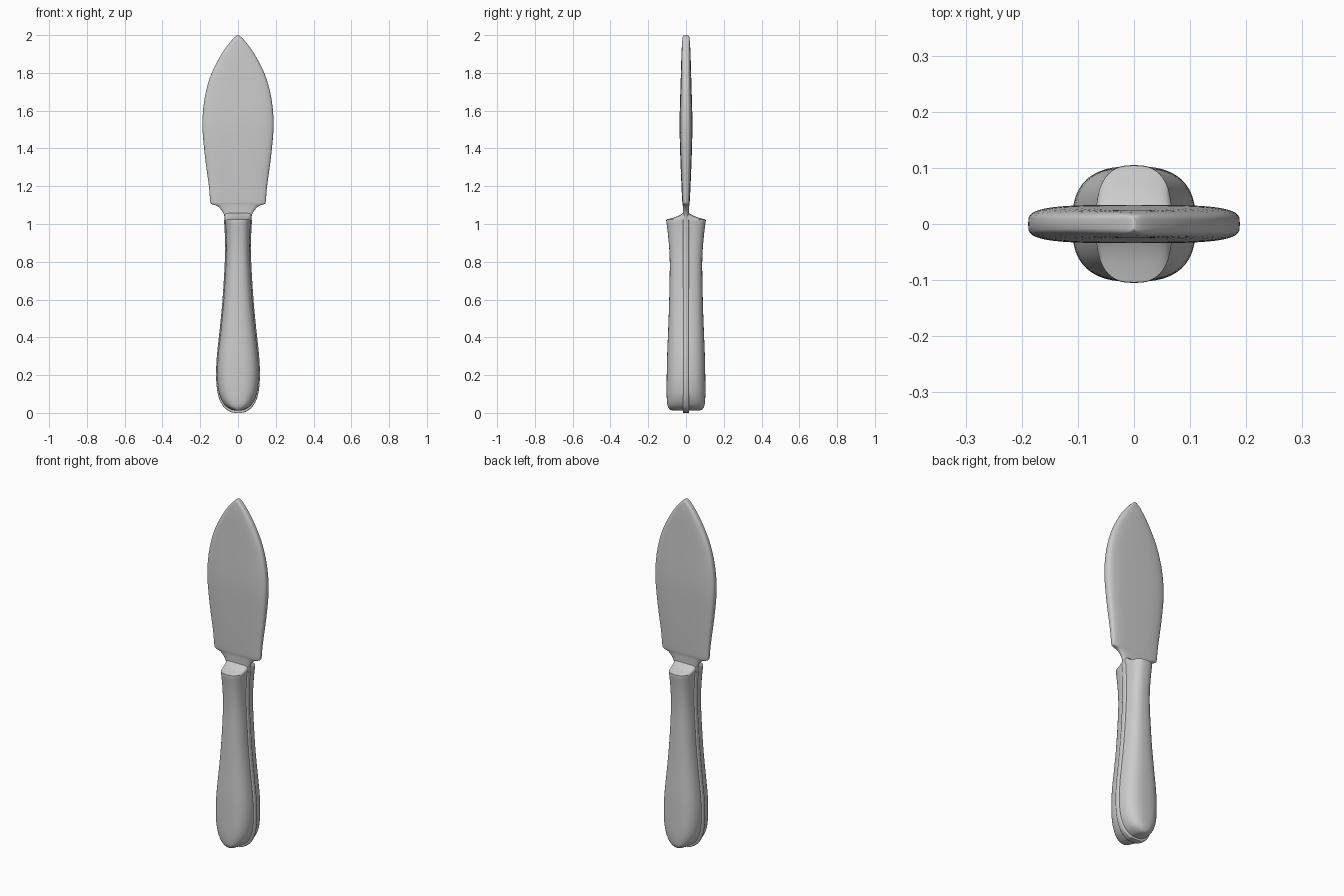
import bpy, bmesh, math

cube = bpy.data.objects.get("Cube")
if cube:
    bpy.data.objects.remove(cube, do_unlink=True)

metal = bpy.data.materials.new("plain_grey")
metal.use_nodes = True
grey = (0.6, 0.6, 0.6, 1)
metal.diffuse_color = grey
metal.node_tree.nodes["Principled BSDF"].inputs["Base Color"].default_value = grey


def refine(rows, steps=4):
    """Catmull-Rom resampling of (height, half width, half depth) rows."""
    out = []
    for i in range(len(rows) - 1):
        a, b, c, d = (rows[max(0, min(len(rows) - 1, i + k))] for k in (-1, 0, 1, 2))
        for s in range(steps):
            t = s / steps
            out.append([q + t / 2 * (r - p + t * (2 * p - 5 * q + 4 * r - e + t * (3 * (q - r) + e - p)))
                        for p, q, r, e in zip(a, b, c, d)])
    return out + [list(rows[-1])]


def loft(name, rows, power, sides=48, angle=40):
    """Skin superellipse sections stacked along z."""
    bm = bmesh.new()
    rings = []
    for z, hx, hy in rows:
        ring = []
        for i in range(sides):
            a = math.tau * i / sides
            c, s = math.cos(a), math.sin(a)
            x = math.copysign(abs(c) ** (2 / power), c) * hx
            y = math.copysign(abs(s) ** (2 / power), s) * hy
            ring.append(bm.verts.new((x, y, z)))
        rings.append(ring)
    for low, high in zip(rings, rings[1:]):
        for i in range(sides):
            j = (i + 1) % sides
            bm.faces.new((low[i], low[j], high[j], high[i]))
    bm.faces.new(rings[0][::-1])
    bm.faces.new(rings[-1])
    mesh = bpy.data.meshes.new(name)
    bm.to_mesh(mesh)
    bm.free()
    obj = bpy.data.objects.new(name, mesh)
    bpy.context.collection.objects.link(obj)
    mesh.materials.append(metal)
    bpy.ops.object.select_all(action='DESELECT')
    obj.select_set(True)
    bpy.context.view_layer.objects.active = obj
    bpy.ops.object.shade_smooth_by_angle(angle=math.radians(angle))
    return obj


# Blade: narrow neck, stepped shoulders, leaf outline with a blunt edge
blade_rows = [
    (1.0, .07, .016), (1.04, .072, .016), (1.07, .085, .016), (1.095, .11, .017),
    (1.105, .138, .018), (1.12, .147, .02), (1.2, .154, .024), (1.35, .174, .03),
    (1.5, .188, .034), (1.6, .185, .033), (1.7, .17, .03), (1.8, .139, .027),
    (1.9, .087, .024), (1.96, .044, .021), (1.99, .016, .017), (2.0, .002, .01)]
loft("blade", refine(blade_rows), 3.6)

# Handle grip: round butt, slim waist, flared collar
grip_rows = [
    (.013, .012, .07), (.018, .035, .086), (.04, .068, .098), (.08, .092, .102),
    (.13, .105, .103), (.2, .11, .102), (.3, .106, .1), (.45, .09, .094),
    (.6, .076, .089), (.8, .064, .086), (.92, .063, .093), (1.02, .068, .105)]
grip = refine(grip_rows)
# Sloped collar rising from the grip to the blade neck
collar = [(1.024, .068, .104), (1.032, .069, .07), (1.045, .07, .035), (1.06, .07, .014)]
loft("handle_grip", grip + collar, 2.7)

# Tang: thin spine showing as a raised strip along the handle edge
tang = [(z - .013 * max(0, 1 - z * 4), hx + .006, .017) for z, hx, hy in grip]
loft("tang_strip", tang, 6)
